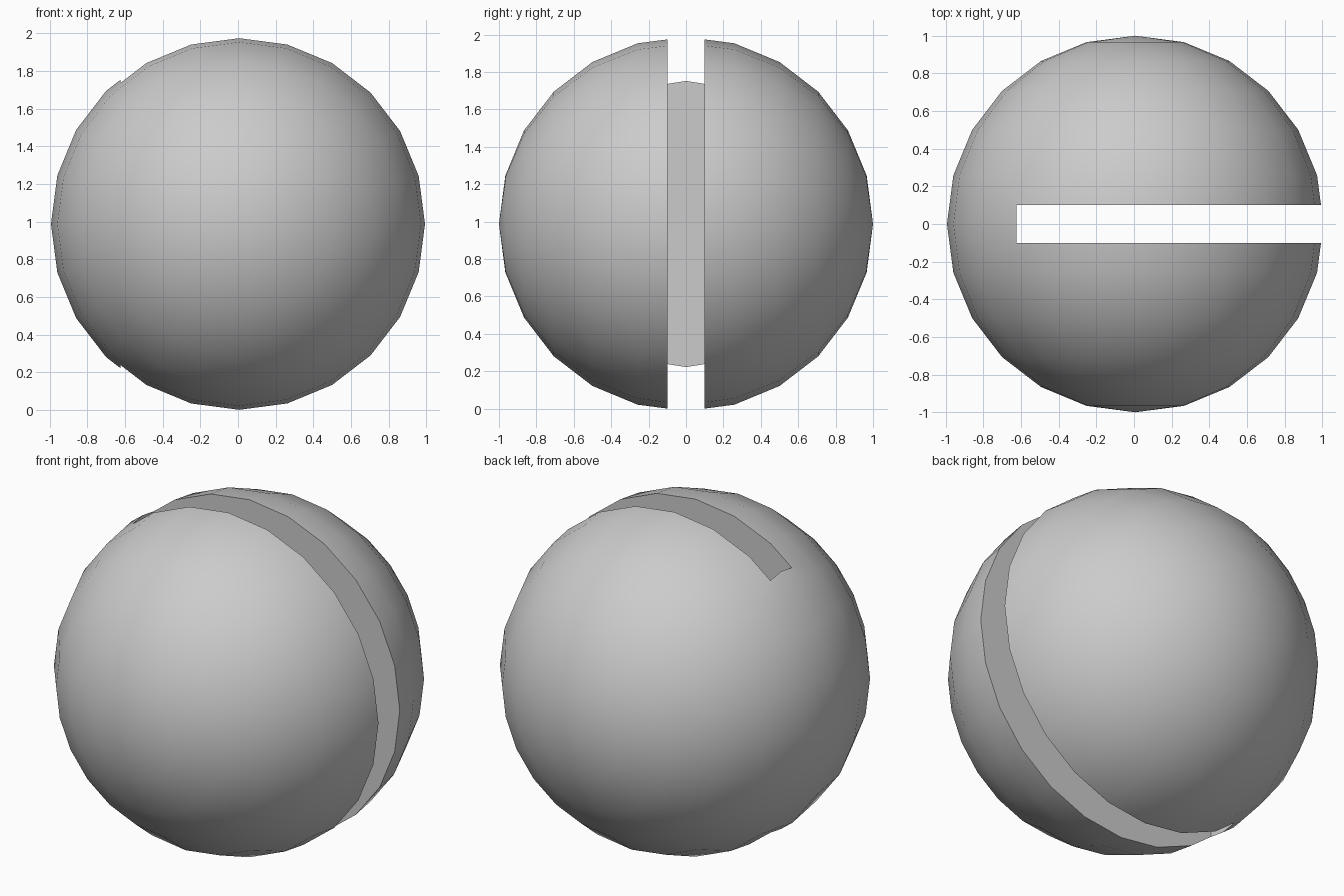
import bpy
import math

if "Cube" in bpy.data.objects:
    bpy.data.objects.remove(bpy.data.objects["Cube"])

# Ball: low-poly sphere with its poles along y
bpy.ops.mesh.primitive_uv_sphere_add(
    segments=24, ring_count=12, radius=1,
    location=(0.0065, 0, 0.987), rotation=(math.pi / 2, 0, 0))
ball = bpy.context.object
ball.name = "slotted_ball"
bpy.ops.object.transform_apply(location=True, rotation=True, scale=True)

# Slot cutter: deep flat-floored slot open towards +x, top and bottom
SLOT_FLOOR, SLOT_END, SLOT_WIDTH = -0.625, 1.6, 0.2
bpy.ops.mesh.primitive_cube_add(
    size=1, location=((SLOT_FLOOR + SLOT_END) / 2, 0, 0.987))
cutter = bpy.context.object
cutter.name = "slot_cutter"
cutter.scale = (SLOT_END - SLOT_FLOOR, SLOT_WIDTH, 3)
cutter.hide_render = True
bpy.ops.object.transform_apply(location=True, rotation=True, scale=True)

# Cut the slot, then smooth the ball while the slot edges stay sharp
bpy.ops.object.select_all(action='DESELECT')
ball.select_set(True)
bpy.context.view_layer.objects.active = ball
cut = ball.modifiers.new("slot", 'BOOLEAN')
cut.operation = 'DIFFERENCE'
cut.solver = 'EXACT'
cut.object = cutter
bpy.ops.object.modifier_apply(modifier=cut.name)
bpy.data.objects.remove(cutter, do_unlink=True)
bpy.ops.object.shade_smooth_by_angle(angle=math.radians(30))
